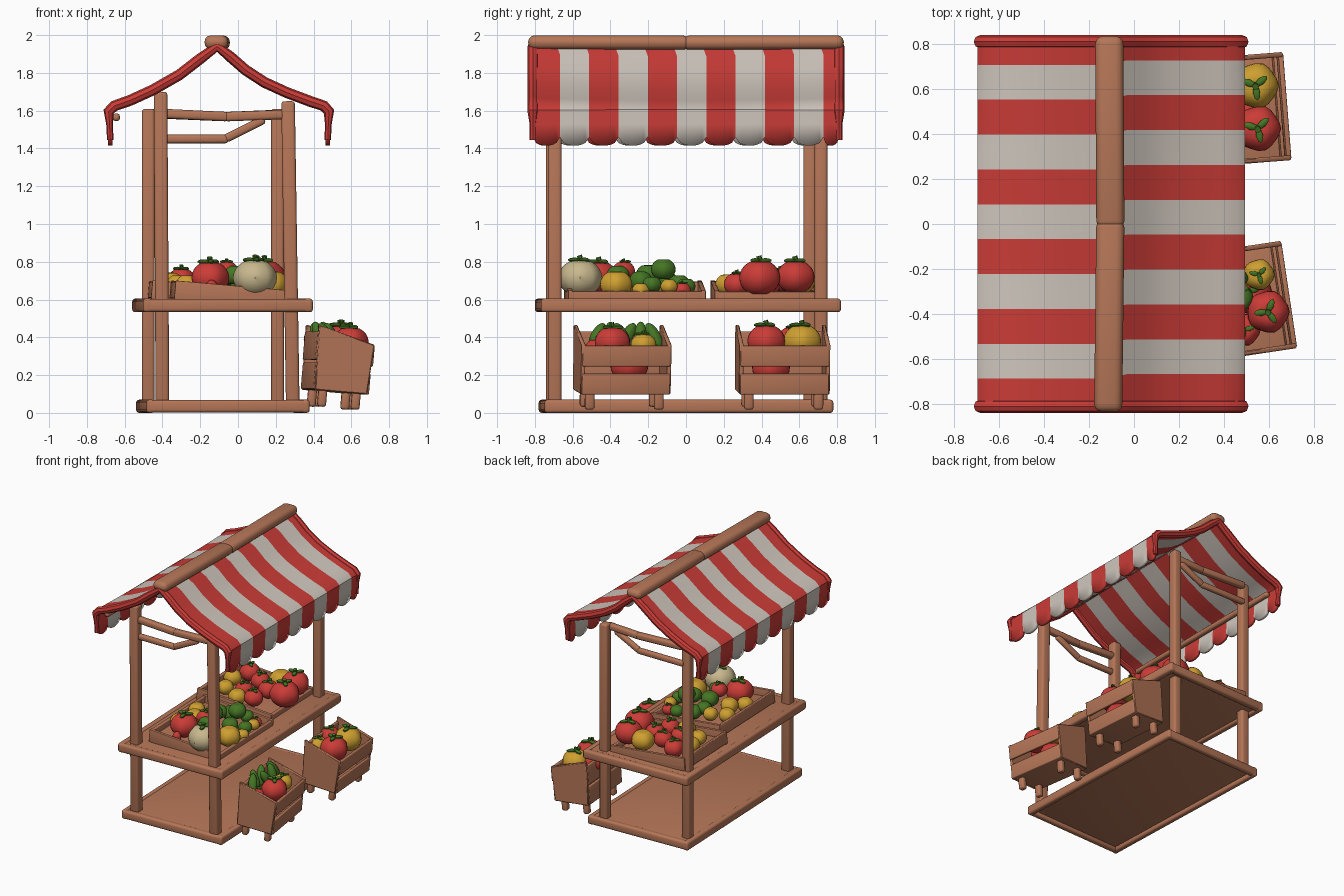
import bpy, bmesh, math
from mathutils import Matrix, Vector, Euler

if "Cube" in bpy.data.objects:
    bpy.data.objects.remove(bpy.data.objects["Cube"])


def material(name, rgb):
    m = bpy.data.materials.new(name)
    m.diffuse_color = (*rgb, 1)
    m.use_nodes = True
    m.node_tree.nodes["Principled BSDF"].inputs["Base Color"].default_value = m.diffuse_color
    return m


WOOD = material("wood", (0.46, 0.18, 0.095))
RED = material("red", (0.60, 0.045, 0.038))
WHITE = material("canvas_white", (0.64, 0.58, 0.52))
YELLOW = material("yellow", (0.62, 0.35, 0.03))
GREEN = material("green", (0.06, 0.18, 0.018))
TAN = material("tan", (0.58, 0.48, 0.27))
I4 = Matrix.Identity(4)


def finish(bm, name, *mats):
    bmesh.ops.recalc_face_normals(bm, faces=bm.faces[:])
    me = bpy.data.meshes.new(name)
    bm.to_mesh(me)
    bm.free()
    ob = bpy.data.objects.new(name, me)
    bpy.context.collection.objects.link(ob)
    for m in mats:
        me.materials.append(m)
    return ob


def box(name, loc, size, M=I4, bevel=0.01, mat=WOOD):
    bm = bmesh.new()
    bmesh.ops.create_cube(bm, size=1, matrix=Matrix.Diagonal((*size, 1)))
    bmesh.ops.bevel(bm, geom=bm.edges[:], offset=bevel, segments=3, profile=0.5, affect='EDGES')
    bm.transform(M @ Matrix.Translation(loc))
    return finish(bm, name, mat)


def bar(name, p, q, w, h, bevel=0.016):
    p, q = Vector(p), Vector(q)
    rot = (q - p).to_track_quat('Z', 'Y').to_matrix().to_4x4()
    return box(name, (0, 0, 0), (w, h, (q - p).length), Matrix.Translation((p + q) / 2) @ rot, bevel)


def prism(name, profile, y0, y1, M):
    # x-z outline pushed along y
    bm = bmesh.new()
    f = bm.faces.new([bm.verts.new((x, y0, z)) for x, z in profile])
    ext = bmesh.ops.extrude_face_region(bm, geom=[f])['geom']
    bmesh.ops.translate(bm, vec=(0, y1 - y0, 0), verts=[v for v in ext if isinstance(v, bmesh.types.BMVert)])
    bmesh.ops.bevel(bm, geom=bm.edges[:], offset=0.005, segments=1, affect='EDGES')
    bm.transform(M)
    return finish(bm, name, WOOD)


def platform(name, cx, cy, sx, sy, z0, z1, w, pz0, pz1):
    # framed deck with a recessed panel, turned slightly
    M = Matrix.Translation((cx, cy, 0)) @ Matrix.Rotation(math.radians(2.1), 4, 'Z')
    zc, h = (z0 + z1) / 2, z1 - z0
    for s in (-1, 1):
        box(f"{name}_long_rail_{s}", (s * (sx - w) / 2, 0, zc), (w, sy, h), M, 0.016)
        box(f"{name}_short_rail_{s}", (0, s * (sy - w) / 2, zc), (sx - 0.01, w, h - 0.004), M, 0.016)
    box(name + "_panel", (0, 0, (pz0 + pz1) / 2), (sx - w, sy - w, pz1 - pz0), M, 0.002)


platform("floor", -0.08, 0.0, 0.865, 1.53, 0.0, 0.07, 0.045, 0.03, 0.066)
platform("counter", -0.082, 0.01, 0.90, 1.59, 0.533, 0.605, 0.05, 0.55, 0.60)

# posts, lean slightly
bar("front_left_post", (-0.40, -0.705, 0.03), (-0.41, -0.705, 1.70), 0.072, 0.072)
bar("front_right_post", (0.29, -0.695, 0.03), (0.265, -0.695, 1.65), 0.072, 0.072)
bar("back_left_post", (-0.475, 0.655, 0.03), (-0.475, 0.655, 1.61), 0.068, 0.068)
bar("back_right_post", (0.21, 0.715, 0.03), (0.21, 0.715, 1.61), 0.068, 0.068)

# gable crossbars and bent braces
for end, y, xl, xr in (("front", -0.70, -0.40, 0.26), ("back", 0.685, -0.46, 0.21)):
    bar(end + "_crossbar_left", (xl, y, 1.585), (-0.05, y, 1.568), 0.05, 0.05)
    bar(end + "_crossbar_right", (-0.07, y, 1.568), (xr, y, 1.58), 0.05, 0.05)
    bar(end + "_brace_flat", (xl, y, 1.45), (-0.05, y, 1.45), 0.04, 0.045)
    bar(end + "_brace_rise", (-0.07, y, 1.45), (0.14, y, 1.555), 0.04, 0.045)
bar("eave_beam", (-0.645, -0.74, 1.565), (-0.645, 0.74, 1.565), 0.04, 0.04)
bar("ridge_pole_front", (-0.115, -0.835, 1.962), (-0.105, 0.02, 1.96), 0.125, 0.074, 0.034)
bar("ridge_pole_back", (-0.105, -0.02, 1.96), (-0.11, 0.835, 1.962), 0.125, 0.074, 0.034)

# striped canopy: sagging slopes and scalloped valances
STRIPES, SUB, HALF = 11, 8, 0.81
right = [(-0.11, 1.945), (-0.04, 1.89), (0.04, 1.82), (0.14, 1.755), (0.26, 1.70), (0.38, 1.655),
         (0.455, 1.63), (0.482, 1.60), (0.478, 1.53), (0.475, 1.45)]
left = [(-0.676, 1.45), (-0.68, 1.53), (-0.685, 1.60), (-0.655, 1.63), (-0.57, 1.66), (-0.45, 1.715),
        (-0.31, 1.795), (-0.20, 1.88)]
profile = left + right


def stripe_y(j, x):
    # stripe borders, shifted a little on each slope, fixed at the gables
    shift = 0.03 if x > -0.1 else 0.01
    edges = [-HALF] + [-0.6975 + 0.155 * k + shift for k in range(STRIPES - 1)] + [HALF]
    k = min(j // SUB, STRIPES - 1)
    return edges[k] + (edges[k + 1] - edges[k]) * (j - k * SUB) / SUB


bm = bmesh.new()
rows = []
for j in range(STRIPES * SUB + 1):
    u = 2 * (j % SUB) / SUB - 1
    row = []
    for i, (x, z) in enumerate(profile):
        y = stripe_y(j, x)
        if i in (0, len(profile) - 1):
            z -= 0.045 * math.sqrt(max(0, 1 - u * u)) - 0.01
        elif 2 < i < len(profile) - 3:
            z -= 0.012 * math.cos(y * math.pi / 2 / HALF)
        row.append(bm.verts.new((x, y, z)))
    rows.append(row)
for j in range(STRIPES * SUB):
    for i in range(len(profile) - 1):
        f = bm.faces.new((rows[j][i], rows[j + 1][i], rows[j + 1][i + 1], rows[j][i + 1]))
        f.material_index = (j // SUB) % 2
canopy = finish(bm, "striped_canopy", RED, WHITE)
sol = canopy.modifiers.new("thickness", 'SOLIDIFY')
sol.thickness = 0.024
sol.offset = 0

# rolled red hems along the gable edges
for name, y in (("front_hem", -HALF), ("back_hem", HALF)):
    cu = bpy.data.curves.new(name, 'CURVE')
    cu.dimensions = '3D'
    cu.bevel_depth = 0.029
    cu.bevel_resolution = 2
    cu.use_fill_caps = True
    sp = cu.splines.new('POLY')
    sp.points.add(len(profile) - 1)
    for pt, (x, z) in zip(sp.points, profile):
        pt.co = (x, y, z - 0.005, 1)
        pt.radius = 1.0 if z > 1.59 else 0.6
    cu.materials.append(RED)
    ob = bpy.data.objects.new(name, cu)
    bpy.context.collection.objects.link(ob)
    bpy.ops.object.select_all(action='DESELECT')
    ob.select_set(True)
    bpy.context.view_layer.objects.active = ob
    bpy.ops.object.convert(target='MESH')


# display trays, tilted towards the customer side
def tray(name, x, y, sx, sy, turn):
    M = Matrix.Translation((x, y, 0.60)) @ Euler((0, math.radians(5), math.radians(turn))).to_matrix().to_4x4()
    t = 0.025
    box(name + "_base", (0, 0, 0.012), (sx, sy, 0.02), M, 0.003)
    for s in (-1, 1):
        box(f"{name}_end_{s}", (0, s * (sy - t) / 2, 0.025), (sx, t, 0.10), M, 0.005)
        box(f"{name}_side_{s}", (s * (sx - t) / 2, 0, 0.025), (t, sy - 0.01, 0.09), M, 0.005)


tray("front_tray", -0.05, -0.27, 0.60, 0.73, 2)
tray("back_tray", -0.15, 0.425, 0.64, 0.57, 2)


# slanted crates on short legs
def crate(name, x, y, turn):
    M = Matrix.Translation((x, y, 0.11)) @ Euler((0, math.radians(5), math.radians(turn))).to_matrix().to_4x4()
    side = [(-0.14, 0), (0.14, 0), (0.158, 0.265), (-0.148, 0.345)]
    for s in (-1, 1):
        prism(f"{name}_side_{s}", side, s * 0.23 - 0.011, s * 0.23 + 0.011, M)
        for k in (-1, 1):
            box(f"{name}_leg_{s}_{k}", (k * 0.09, s * 0.185, -0.035), (0.045, 0.05, 0.10), M, 0.014)
    box(name + "_base", (0, 0, 0.012), (0.28, 0.45, 0.024), M, 0.004)
    for z, h in ((0.055, 0.11), (0.205, 0.11)):
        box(f"{name}_front_slat_{z}", (0.137 + z * 0.06, 0, z), (0.022, 0.47, h), M, 0.006)
    for z, h in ((0.075, 0.14), (0.235, 0.15)):
        box(f"{name}_back_slat_{z}", (-0.135 - z * 0.02, 0, z), (0.022, 0.46, h), M, 0.006)


crate("front_crate", 0.51, -0.34, 8.5)
crate("back_crate", 0.50, 0.51, 4.5)


# produce: lobed body with a stalk and leaves
def fruit(name, x, y, z, r, mat, squash=0.9, lobes=5, leaves=3, tilt=(0, 0, 0)):
    bm = bmesh.new()
    bmesh.ops.create_uvsphere(bm, u_segments=20, v_segments=12, radius=1)
    for v in bm.verts:
        a, rad = math.atan2(v.co.y, v.co.x), math.hypot(v.co.x, v.co.y)
        k = 1 + 0.04 * math.cos(lobes * a) * rad
        dip = 0.16 * max(0, 1 - rad / 0.5) if squash < 1.2 else 0
        v.co = (v.co.x * k * r, v.co.y * k * r, (v.co.z - math.copysign(dip, v.co.z)) * r * squash)
    top, s = r * squash * 0.86, min(max(r, 0.04), 0.1)
    count = len(bm.faces)
    if leaves:
        bmesh.ops.create_cone(bm, cap_ends=True, segments=7, radius1=s * 0.12, radius2=s * 0.15, depth=s * 0.36,
                              matrix=Matrix.Translation((0, 0, top + s * 0.15)) @ Matrix.Rotation(0.3, 4, 'X'))
    for i in range(leaves):
        L = (Matrix.Translation((0, 0, top + 0.08 * s)) @ Matrix.Rotation(math.tau * i / leaves + x * 9, 4, 'Z')
             @ Matrix.Translation((s * 0.32, 0, 0)) @ Matrix.Diagonal((s * 0.36, s * 0.17, s * 0.13, 1)))
        bmesh.ops.create_uvsphere(bm, u_segments=8, v_segments=5, radius=1, matrix=L)
    bm.faces.ensure_lookup_table()
    for f in bm.faces[count:]:
        f.material_index = 1
    bm.transform(Matrix.Translation((x, y, z)) @ Euler(tilt).to_matrix().to_4x4())
    finish(bm, name, mat, GREEN)


def heap(name, mat, items, **kw):
    for i, (x, y, z, r) in enumerate(items):
        fruit(f"{name}_{i}", x, y, z, r, mat, **kw)


heap("melon", TAN, [(0.09, -0.56, 0.715, 0.112)], lobes=8)
heap("tray_tomato", RED, [(-0.15, -0.46, 0.715, 0.10), (-0.06, -0.33, 0.75, 0.06), (0.14, 0.39, 0.715, 0.108),
                          (0.10, 0.58, 0.72, 0.10), (-0.05, 0.27, 0.68, 0.07), (-0.03, 0.43, 0.69, 0.075),
                          (-0.15, 0.50, 0.70, 0.07), (-0.30, 0.58, 0.70, 0.075), (-0.19, 0.35, 0.68, 0.065),
                          (0.17, -0.02, 0.65, 0.045)])
heap("tray_yellow", YELLOW, [(0.18, -0.37, 0.68, 0.085), (-0.20, -0.26, 0.69, 0.065), (-0.27, -0.36, 0.68, 0.06),
                             (-0.27, -0.13, 0.68, 0.06), (-0.16, -0.08, 0.68, 0.055), (0.20, -0.09, 0.67, 0.045),
                             (-0.16, 0.22, 0.68, 0.065), (-0.36, 0.45, 0.69, 0.065), (-0.04, 0.60, 0.70, 0.085),
                             (-0.32, 0.30, 0.68, 0.06), (0.21, -0.24, 0.65, 0.045)], leaves=0)
heap("green_fruit", GREEN, [(0.08, -0.12, 0.76, 0.065), (-0.02, -0.36, 0.73, 0.06), (0.10, -0.24, 0.70, 0.06),
                            (-0.07, -0.20, 0.73, 0.065), (-0.04, -0.04, 0.68, 0.06), (0.08, 0.00, 0.67, 0.05),
                            (0.19, -0.18, 0.68, 0.05), (-0.09, -0.10, 0.70, 0.055)], leaves=0)
heap("hanging_pepper", RED, [(-0.14, -0.57, 0.66, 0.032)], squash=1.4, leaves=0)

# crate contents
heap("crate_tomato", RED, [(0.595, -0.39, 0.375, 0.093), (0.55, 0.425, 0.38, 0.10), (0.42, 0.56, 0.39, 0.075),
                           (0.51, -0.30, 0.25, 0.10), (0.52, 0.45, 0.24, 0.10), (0.49, -0.47, 0.33, 0.07)])
heap("crate_yellow", YELLOW, [(0.54, 0.615, 0.38, 0.10), (0.555, -0.225, 0.36, 0.068), (0.43, 0.40, 0.38, 0.07)])
for i, (x, y) in enumerate(((0.46, -0.47), (0.43, -0.40), (0.49, -0.34), (0.42, -0.31), (0.47, -0.24), (0.43, -0.17))):
    fruit(f"cucumber_{i}", x, y, 0.41, 0.032, GREEN, squash=2.4, leaves=0, tilt=(0.5 * (i % 3 - 1), -0.35, 0))

# smooth shading with crisp edges
bpy.ops.object.select_all(action='SELECT')
bpy.context.view_layer.objects.active = canopy
bpy.ops.object.shade_smooth_by_angle(angle=math.radians(40))
